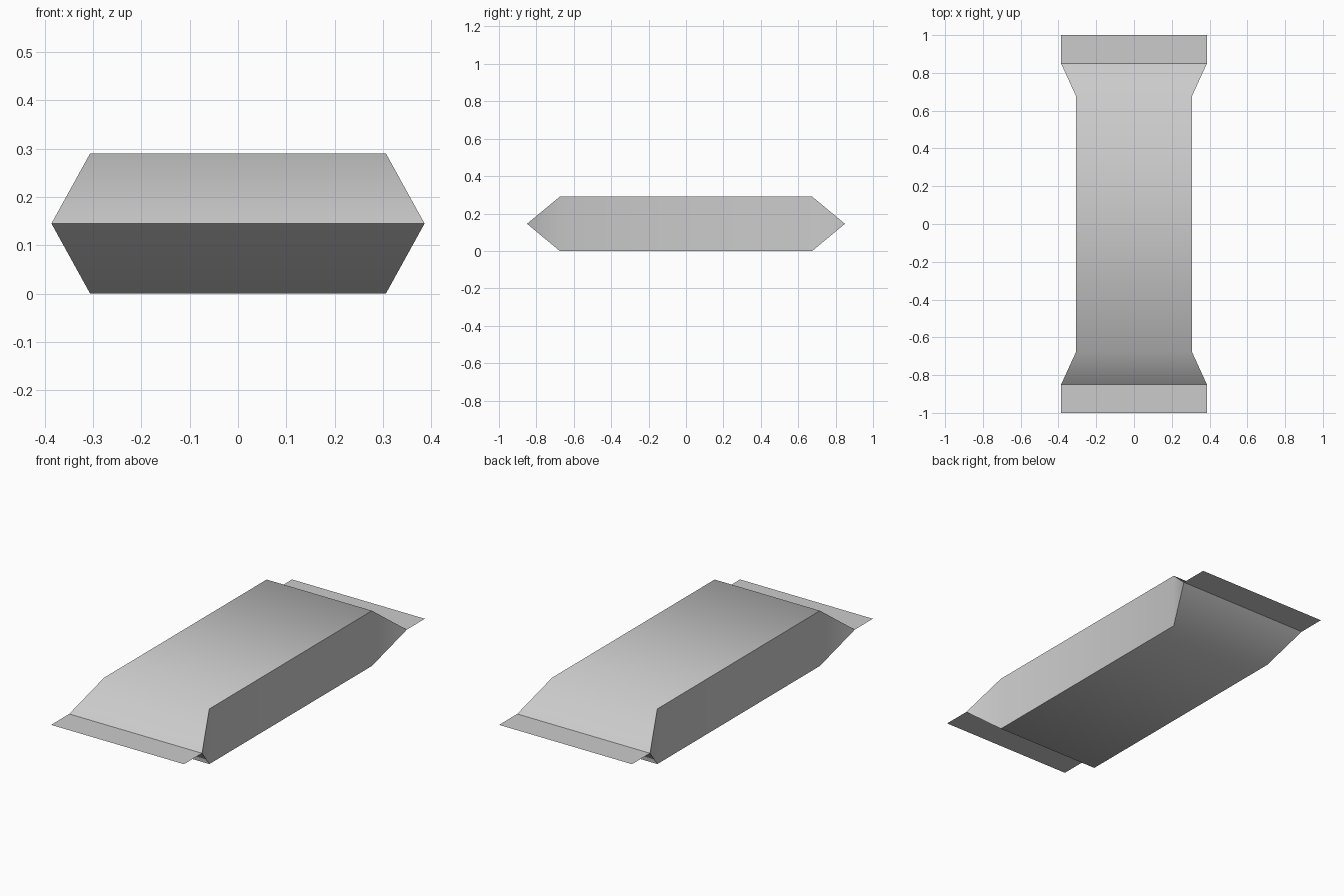
import bpy, bmesh, math

cube = bpy.data.objects.get("Cube")
if cube:
    bpy.data.objects.remove(cube, do_unlink=True)

HALF_W, HALF_L, HEIGHT = 0.306, 0.675, 0.29   # boxy middle of the packet
SEAM_W, SEAM_Y, END_Y = 0.386, 0.85, 1.0      # pinched ends and flat flaps
MID = HEIGHT / 2

grey = bpy.data.materials.new("wrapper grey")
grey.use_nodes = True
colour = (0.6, 0.6, 0.6, 1)
grey.diffuse_color = colour
grey.node_tree.nodes["Principled BSDF"].inputs["Base Color"].default_value = colour


def make_object(name, bm):
    mesh = bpy.data.meshes.new(name)
    bm.to_mesh(mesh)
    bm.free()
    mesh.materials.append(grey)
    obj = bpy.data.objects.new(name, mesh)
    bpy.context.collection.objects.link(obj)
    return obj


# Packet body: open tube pinched to a seam at each end
bm = bmesh.new()
rings, seams = {}, {}
for s in (-1, 1):
    y = s * HALF_L
    rings[s] = [bm.verts.new(p) for p in ((-HALF_W, y, 0), (HALF_W, y, 0),
                                          (HALF_W, y, HEIGHT), (-HALF_W, y, HEIGHT))]
    seams[s] = [bm.verts.new((x, s * SEAM_Y, MID)) for x in (-SEAM_W, SEAM_W)]
for i in range(4):
    j = (i + 1) % 4
    bm.faces.new((rings[-1][i], rings[-1][j], rings[1][j], rings[1][i]))
for s in (-1, 1):
    a, b, c, d = rings[s]
    left, right = seams[s]
    for face in ((a, b, right, left), (b, c, right), (c, d, left, right), (d, a, left)):
        bm.faces.new(face)
bmesh.ops.recalc_face_normals(bm, faces=bm.faces)
body = make_object("packet_body", bm)

# Smooth folds into the ends, crisp long edges and seams
bpy.ops.object.select_all(action="DESELECT")
body.select_set(True)
bpy.context.view_layer.objects.active = body
bpy.ops.object.shade_smooth_by_angle(angle=math.radians(45))

# Flat sealed flaps
for name, s in (("front_flap", -1), ("back_flap", 1)):
    bm = bmesh.new()
    y0, y1 = sorted((s * SEAM_Y, s * END_Y))
    bm.faces.new([bm.verts.new(p) for p in ((-SEAM_W, y0, MID), (SEAM_W, y0, MID),
                                            (SEAM_W, y1, MID), (-SEAM_W, y1, MID))])
    make_object(name, bm)
